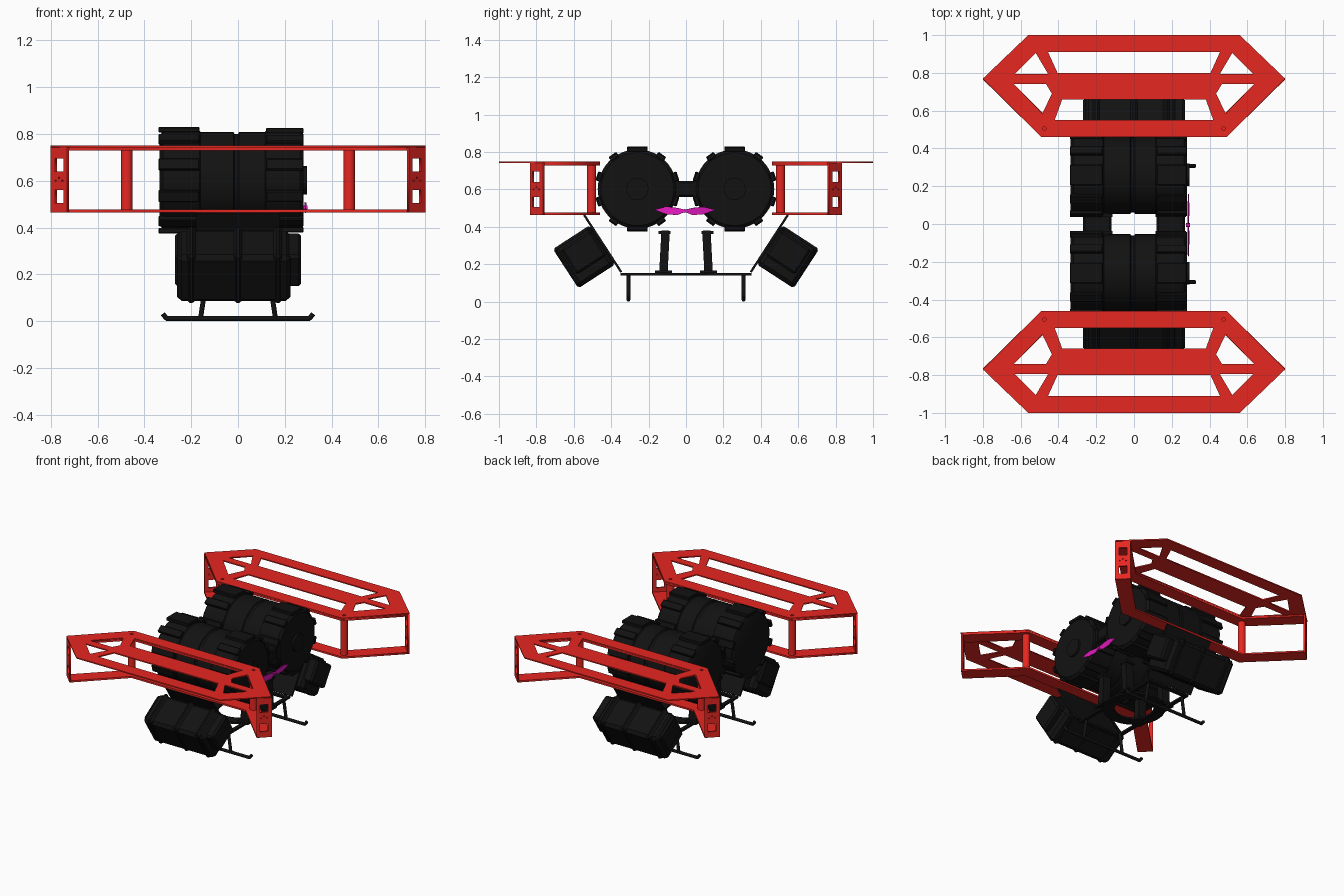
import bpy, bmesh, math
from mathutils import Matrix, Vector

if "Cube" in bpy.data.objects:
    bpy.data.objects.remove(bpy.data.objects["Cube"])


def material(name, rgb):
    m = bpy.data.materials.new(name)
    m.diffuse_color = (*rgb, 1)
    m.use_nodes = True
    m.node_tree.nodes["Principled BSDF"].inputs["Base Color"].default_value = m.diffuse_color
    return m


RED = material("red", (0.8, 0.02, 0.015))
BLACK = material("black", (0.006, 0.006, 0.006))
PINK = material("magenta", (0.75, 0.01, 0.5))


def add(name, mesh, mat, mirror="", smooth=False):
    ob = bpy.data.objects.new(name, mesh)
    bpy.context.collection.objects.link(ob)
    mesh.materials.clear()
    mesh.materials.append(mat)
    if smooth:
        bpy.context.view_layer.objects.active = ob
        bpy.ops.object.select_all(action='DESELECT')
        ob.select_set(True)
        bpy.ops.object.shade_smooth_by_angle(angle=math.radians(35))
    if mirror:
        mod = ob.modifiers.new("mirror", 'MIRROR')
        mod.use_axis = ["x" in mirror, "y" in mirror, False]
        mod.use_clip = False
        mod.use_mirror_merge = False
    return ob


def to_mesh(bm, name):
    bmesh.ops.recalc_face_normals(bm, faces=bm.faces)
    me = bpy.data.meshes.new(name)
    bm.to_mesh(me)
    bm.free()
    return me


def box(name, center, size, mat, mirror="", tilt=0, bevel=0):
    bm = bmesh.new()
    bmesh.ops.create_cube(bm, size=1)
    bmesh.ops.scale(bm, vec=size, verts=bm.verts)
    if bevel:
        bmesh.ops.bevel(bm, geom=bm.edges[:], offset=bevel, segments=1, affect='EDGES')
    bm.transform(Matrix.Translation(center) @ Matrix.Rotation(tilt, 4, 'X'))
    return add(name, to_mesh(bm, name), mat, mirror)


def plate(name, loops, thick, mat, mirror="", matrix=Matrix()):
    """Flat sheet with holes: first loop is the outline, the others are cut out."""
    cu = bpy.data.curves.new(name, 'CURVE')
    cu.dimensions, cu.fill_mode, cu.extrude = '2D', 'BOTH', thick / 2
    for loop in loops:
        sp = cu.splines.new('POLY')
        sp.points.add(len(loop) - 1)
        for p, c in zip(sp.points, loop):
            p.co = (c[0], c[1], 0, 1)
        sp.use_cyclic_u = True
    tmp = bpy.data.objects.new("tmp", cu)
    bpy.context.collection.objects.link(tmp)
    bpy.context.view_layer.update()
    me = bpy.data.meshes.new_from_object(tmp.evaluated_get(bpy.context.evaluated_depsgraph_get()))
    bpy.data.objects.remove(tmp)
    me.transform(matrix)
    return add(name, me, mat, mirror)


def rod(name, pts, r, mat, mirror=""):
    """Round bar along a path."""
    bm = bmesh.new()
    for a, b in zip(pts, pts[1:]):
        a, b = Vector(a), Vector(b)
        d = b - a
        rot = d.to_track_quat('Z', 'Y').to_matrix().to_4x4()
        bmesh.ops.create_cone(bm, cap_ends=True, segments=16, radius1=r, radius2=r,
                              depth=d.length + r * 0.4,
                              matrix=Matrix.Translation((a + b) / 2) @ rot)
    return add(name, to_mesh(bm, name), mat, mirror, True)


def flip(loop):
    return [(-x, y) for x, y in loop]


def circle(cx, cy, r, n=32):
    return [(cx + r * math.cos(i * math.tau / n), cy + r * math.sin(i * math.tau / n)) for i in range(n)]


def at_z(z):
    return Matrix.Translation((0, 0, z))


# Red bumper frames: lattice top sheet
outline = [(-.8, .77), (-.56, 1), (.56, 1), (.8, .77), (.49, .46), (-.49, .46)]
outer_tri = [(-.63, .795), (-.52, .905), (-.455, .795)]
inner_tri = [(-.635, .74), (-.465, .74), (-.435, .69), (-.485, .585)]
outer_slot = [(-.455, .91), (.455, .91), (.405, .80), (-.405, .80)]
inner_slot = [(-.38, .66), (.38, .66), (.42, .55), (-.42, .55)]
bolts = [circle(s * .475, .505, .01, 16) for s in (-1, 1)]
plate("frame_top_sheet", [outline, outer_tri, flip(outer_tri), inner_tri, flip(inner_tri),
                          outer_slot, inner_slot] + bolts, .008, RED, "y", at_z(.746))

# U-shaped rails, posts and pierced end panels
half = [(.445, .55), (.73, .835), (.80, .765), (.49, .46)]
rail = half + flip(half)[::-1]
for n, z in (("upper", .735), ("lower", .47)):
    plate(n + "_rail", [rail], .012, RED, "y", at_z(z))
rod("frame_post", [(.475, .505, .475), (.475, .505, .735)], .025, RED, "xy")
d = Vector((-.07, .07, 0)).normalized()
basis = Matrix((d, Vector((0, 0, 1)), d.cross(Vector((0, 0, 1))))).transposed().to_4x4()
panel = [[(0, .465), (.099, .465), (.099, .745), (0, .745)]]
for a, b in ((.505, .56), (.64, .695)):
    panel.append([(.025, a), (.078, a), (.078, b), (.025, b)])
for u in (.03, .05, .07):
    panel.append(circle(u, .6 + (.012 if u == .05 else 0), .004, 10))
plate("frame_end_panel", panel, .012, RED, "xy", Matrix.Translation((.796, .761, 0)) @ basis)

# Black drums: lathed around x, with ribs around the rim
CY, CZ = -.26, .602
prof = [(-.335, 0), (-.335, .19), (-.32, .212), (-.165, .212), (-.16, .206), (-.02, .206), (-.015, .198),
        (.0, .198), (.005, .206), (.115, .206), (.12, .212), (.265, .212), (.28, .195), (.28, 0)]
bm = bmesh.new()
vs = [bm.verts.new((x, CY + r, CZ)) for x, r in prof]
edges = [bm.edges.new(e) for e in zip(vs, vs[1:])]
bmesh.ops.spin(bm, geom=vs + edges, cent=(0, CY, CZ), axis=(1, 0, 0), angle=math.tau, steps=48)
bmesh.ops.remove_doubles(bm, verts=bm.verts, dist=1e-4)
add("drum", to_mesh(bm, "drum"), BLACK, "y", True)
for i in range(10):
    a = math.radians(90 + 36 * i)
    for x0, x1, r in ((-.34, -.165, .216), (.12, .28, .212)):
        w = .11 if i in (0, 5) else .05
        box("drum_rib", ((x0 + x1) / 2, CY + r * math.cos(a), CZ + r * math.sin(a)),
            (x1 - x0, w, .024), BLACK, "y", a - math.pi / 2, .004)
rod("drum_hub_cap", [(.27, CY, CZ), (.282, CY, CZ)], .06, BLACK, "y")

# Links between the drums
box("drum_link", (.195, 0, .602), (.15, .14, .085), BLACK, "x", bevel=.01)
box("drum_link_flange", (.195, .045, .602), (.16, .015, .11), BLACK, "xy")

# Tilted side packs on slanted mounting plates
T = math.radians(33)
P = Vector((-.02, -.545, .24))


def pack_pos(x, v, w):
    return (x, P.y + v * math.cos(T) - w * math.sin(T), P.z + v * math.sin(T) + w * math.cos(T))


box("side_pack", pack_pos(-.018, 0, -.005), (.485, .225, .235), BLACK, "y", T, .02)
box("side_pack_sleeve", pack_pos(0, .01, .02), (.54, .19, .16), BLACK, "y", T, .012)
for x in (-.2, 0, .17):
    box("side_pack_band", pack_pos(x, 0, 0), (.035, .235, .25), BLACK, "y", T, .012)
box("slanted_mount", pack_pos(0, .122, .005), (.36, .012, .365), BLACK, "y", T)

# Under-body ring, rails and uprights
plate("base_ring", [circle(0, 0, .2, 48), circle(0, 0, .125, 48)], .012, BLACK, "", at_z(.147))
box("base_rail", (.15, 0, .147), (.025, .70, .014), BLACK, "x")
box("base_crossbar", (0, .335, .147), (.32, .03, .014), BLACK, "y")
box("upright", (.15, .115, .265), (.06, .045, .23), BLACK, "xy", math.radians(3))
box("upright_cap", (.15, .115, .37), (.07, .062, .016), BLACK, "xy")
box("upright_foot", (.15, .12, .16), (.08, .09, .014), BLACK, "xy")

# Landing skids
rod("skid_rail", [(-.32, .308, .03), (-.305, .308, .011), (.305, .308, .011), (.32, .308, .03)],
    .0105, BLACK, "y")
rod("skid_leg", [(.16, .308, .012), (.14, .308, .145)], .0105, BLACK, "xy")

# Tail propeller
blade = [(0, -.005), (.04, -.022), (.10, -.018), (.165, .006), (.10, .022), (.04, .016), (0, .006)]
for s, n in ((1, "right"), (-1, "left")):
    m = Matrix.Translation((.288, -.006, .485)) @ Matrix(
        ((0, 0, 1, 0), (s, 0, 0, 0), (0, 1, 0, 0), (0, 0, 0, 1))) @ Matrix.Rotation(.12 * s, 4, 'X')
    plate(n + "_propeller_blade", [blade], .005, PINK, "", m)
rod("propeller_hub", [(.278, -.006, .485), (.294, -.006, .485)], .01, PINK)
